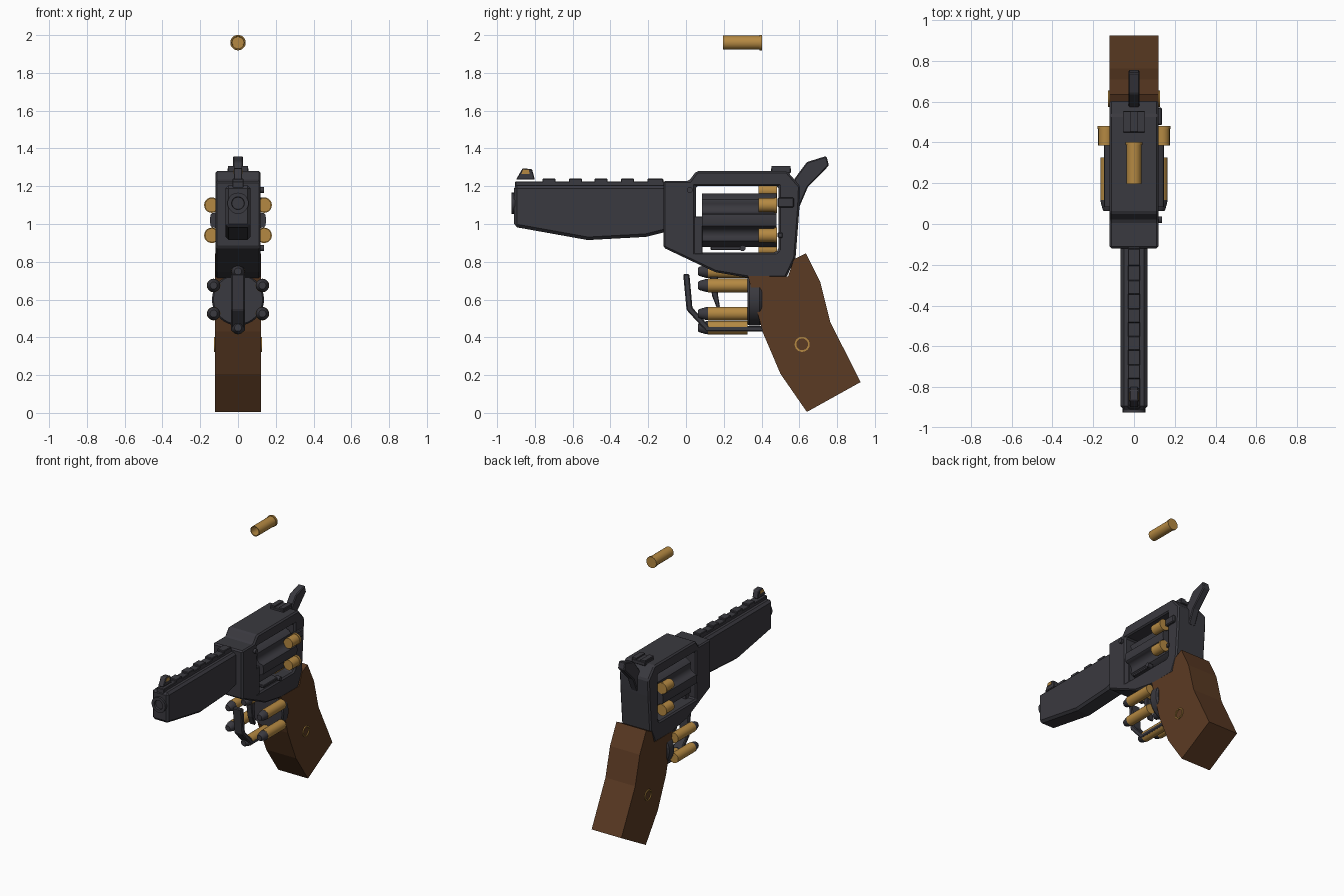
import bpy, bmesh, math
from mathutils import Vector

if "Cube" in bpy.data.objects:
    bpy.data.objects.remove(bpy.data.objects["Cube"])


def material(name, rgb):
    m = bpy.data.materials.new(name)
    m.diffuse_color = (*rgb, 1)
    m.use_nodes = True
    m.node_tree.nodes["Principled BSDF"].inputs["Base Color"].default_value = m.diffuse_color
    return m


STEEL = material("gunmetal", (0.042, 0.041, 0.050))
WOOD = material("walnut", (0.105, 0.043, 0.017))
BRASS = material("brass", (0.46, 0.25, 0.055))


def finish(name, bm, mat, bevel=0, smooth=False):
    bmesh.ops.remove_doubles(bm, verts=bm.verts, dist=1e-5)
    bmesh.ops.recalc_face_normals(bm, faces=bm.faces)
    me = bpy.data.meshes.new(name)
    bm.to_mesh(me)
    bm.free()
    me.materials.append(mat)
    ob = bpy.data.objects.new(name, me)
    bpy.context.collection.objects.link(ob)
    if bevel:
        mod = ob.modifiers.new("bevel", 'BEVEL')
        mod.width = bevel
        mod.segments = 1
        mod.limit_method = 'ANGLE'
        mod.angle_limit = math.radians(35)
    if smooth:
        bpy.ops.object.select_all(action='DESELECT')
        ob.select_set(True)
        bpy.context.view_layer.objects.active = ob
        bpy.ops.object.shade_smooth_by_angle(angle=math.radians(35))
    return ob


def slab(name, outline, half, mat, hole=None, bevel=0):
    """Side outline of (y, z) points extruded across x, with an optional opening."""
    bm = bmesh.new()
    edges = []
    for loop in [outline] + ([hole] if hole else []):
        vs = [bm.verts.new((-half, y, z)) for y, z in loop]
        edges += [bm.edges.new((vs[i - 1], vs[i])) for i in range(len(vs))]
        if not hole:
            bm.faces.new(vs)
    if hole:
        bmesh.ops.triangle_fill(bm, use_beauty=True, edges=edges)
        bmesh.ops.dissolve_limit(bm, angle_limit=0.01, verts=bm.verts, edges=bm.edges)
    out = bmesh.ops.extrude_face_region(bm, geom=bm.faces[:])
    moved = [g for g in out["geom"] if isinstance(g, bmesh.types.BMVert)]
    bmesh.ops.translate(bm, verts=moved, vec=(2 * half, 0, 0))
    return finish(name, bm, mat, bevel)


def box(name, x, y, z, mat, bevel=0):
    bm = bmesh.new()
    bmesh.ops.create_cube(bm, size=1)
    for v in bm.verts:
        v.co = Vector([(a + b) / 2 + c * (b - a) for c, (a, b) in zip(v.co, (x, y, z))])
    return finish(name, bm, mat, bevel)


def lathe(name, profile, centre, mat, axis='Y', n=20):
    """Revolve (distance, radius) points about an axis through centre."""
    bm = bmesh.new()
    rings = []
    for d, r in profile:
        ring = []
        for i in range(n):
            a = 2 * math.pi * i / n
            p = (r * math.cos(a), d, r * math.sin(a))
            if axis == 'X':
                p = (d, p[0], p[2])
            ring.append(bm.verts.new(Vector(p) + Vector(centre)))
        rings.append(ring)
    for r0, r1 in zip(rings, rings[1:]):
        for i in range(n):
            bm.faces.new((r0[i - 1], r0[i], r1[i], r1[i - 1]))
    return finish(name, bm, mat, smooth=True)


def around(radius, cz):
    return [(radius * math.sin(k * math.pi / 3), cz + radius * math.cos(k * math.pi / 3))
            for k in range(6)]


# Barrel, muzzle, top rib and rail blocks
slab("barrel", [(-0.91, 1.205), (-0.91, 0.985), (-0.52, 0.915), (-0.21, 0.932),
                (-0.1, 0.96), (-0.1, 1.205)], 0.066, STEEL, bevel=0.016)
lathe("muzzle", [(-0.88, 0), (-0.88, 0.056), (-0.925, 0.056), (-0.925, 0.034),
                 (-0.908, 0.032), (-0.908, 0)], (0, 0, 1.11), STEEL)
box("barrel_rib", (-0.03, 0.03), (-0.905, -0.1), (1.19, 1.226), STEEL, 0.004)
for i, (a, b) in enumerate([(-0.76, -0.69), (-0.62, -0.55), (-0.485, -0.415),
                            (-0.345, -0.275), (-0.205, -0.12)]):
    box(f"rail_block_{i}", (-0.03, 0.03), (a, b), (1.215, 1.24), STEEL, 0.004)

# Front sight with brass insert
slab("front_sight", [(-0.9, 1.235), (-0.8, 1.235), (-0.815, 1.29), (-0.865, 1.295)],
     0.022, STEEL, bevel=0.004)
slab("sight_insert", [(-0.872, 1.265), (-0.828, 1.265), (-0.832, 1.288), (-0.863, 1.288)],
     0.025, BRASS)

# Frame with cylinder window
slab("frame", [(-0.12, 1.228), (-0.12, 0.875), (-0.035, 0.835), (0.155, 0.745), (0.33, 0.715),
               (0.53, 0.715), (0.58, 0.82), (0.6, 1.08), (0.605, 1.2), (0.535, 1.28),
               (0.055, 1.28), (0.015, 1.228)], 0.12, STEEL,
     hole=[(0.052, 0.85), (0.475, 0.85), (0.49, 0.865), (0.49, 1.2), (0.052, 1.2)], bevel=0.01)
box("crane", (-0.06, 0.118), (0.04, 0.088), (0.84, 1.04), STEEL, 0.004)
box("ejector_rod", (0.06, 0.12), (0.13, 0.3), (0.862, 0.882), STEEL, 0.004)
lathe("rod_knob", [(0.1, 0), (0.1, 0.016), (0.138, 0.016), (0.138, 0)],
      (0, 0.3, 0.872), STEEL, 'X', 12)
lathe("frame_pin", [(0.1, 0), (0.1, 0.016), (0.138, 0.016), (0.138, 0)],
      (0, 0.02, 1.18), STEEL, 'X', 12)
box("release_latch", (0.1, 0.138), (0.485, 0.572), (1.087, 1.14), STEEL, 0.006)
box("latch_stop", (0.1, 0.128), (0.485, 0.512), (0.927, 0.955), STEEL, 0.004)

# Rear sight: base with two leaves
box("rear_sight", (-0.055, 0.055), (0.45, 0.555), (1.268, 1.297), STEEL, 0.004)
for s in (-1, 1):
    box("rear_sight_leaf", tuple(sorted((s * 0.018, s * 0.053))), (0.452, 0.553),
        (1.29, 1.307), STEEL)

# Hammer
slab("hammer", [(0.56, 1.15), (0.575, 1.24), (0.64, 1.328), (0.743, 1.36), (0.757, 1.31),
                (0.645, 1.195), (0.6, 1.09)], 0.027, STEEL, bevel=0.006)

# Fluted cylinder
CZ, FLUTE, RING = 1.02, 0.043, 0.16
bm = bmesh.new()
verts = []
for i in range(120):
    a = 2 * math.pi * i / 120
    t = (a + math.pi / 6) % (math.pi / 3) - math.pi / 6
    r, s = 0.148, RING * math.sin(t)
    if abs(s) < FLUTE:
        r = min(r, RING * math.cos(t) - math.sqrt(FLUTE ** 2 - s * s))
    verts.append(bm.verts.new((r * math.sin(a), 0.084, CZ + r * math.cos(a))))
out = bmesh.ops.extrude_face_region(bm, geom=[bm.faces.new(verts)])
bmesh.ops.translate(bm, vec=(0, 0.394, 0),
                    verts=[g for g in out["geom"] if isinstance(g, bmesh.types.BMVert)])
bmesh.ops.holes_fill(bm, edges=bm.edges, sides=0)
finish("fluted_cylinder", bm, STEEL, smooth=True)
for i, (x, z) in enumerate(around(RING, CZ)):
    if abs(x) < 0.01:
        z = CZ + (z - CZ) * 0.97
    lathe(f"chambered_case_{i}", [(0.385, 0), (0.385, 0.037), (0.465, 0.037), (0.465, 0.041),
                                  (0.481, 0.041), (0.481, 0)], (x, 0, z), BRASS)

# Speed loader disc carrying six cartridges
LZ = 0.6
lathe("loader_disc", [(0.325, 0), (0.325, 0.13), (0.335, 0.138), (0.39, 0.138),
                      (0.402, 0.128), (0.402, 0)], (0, 0, LZ), STEEL, n=32)
for i, (x, z) in enumerate(around(0.149, LZ)):
    lathe(f"loader_case_{i}", [(0.117, 0), (0.117, 0.036), (0.326, 0.036), (0.326, 0)],
          (x, 0, z), BRASS)
    lathe(f"loader_bullet_{i}", [(0.064, 0), (0.064, 0.019), (0.07, 0.024), (0.105, 0.034),
                                 (0.118, 0.035), (0.118, 0)], (x, 0, z), STEEL)

# Trigger and trigger guard
slab("trigger", [(0.128, 0.76), (0.128, 0.69), (0.138, 0.62), (0.165, 0.55), (0.18, 0.56),
                 (0.17, 0.62), (0.165, 0.69), (0.175, 0.76)], 0.022, STEEL, bevel=0.004)
slab("trigger_guard", [(-0.015, 0.735), (0.003, 0.545), (0.108, 0.43), (0.43, 0.43),
                       (0.43, 0.46), (0.122, 0.46), (0.034, 0.557), (0.018, 0.735)],
     0.036, STEEL, bevel=0.006)

# Wooden grip with brass ring on each side
slab("grip", [(0.328, 0.725), (0.54, 0.722), (0.57, 0.812), (0.635, 0.845), (0.71, 0.695),
              (0.763, 0.483), (0.924, 0.163), (0.64, 0.005), (0.5, 0.207), (0.405, 0.43),
              (0.345, 0.66)], 0.121, WOOD)
for s in (-1, 1):
    lathe("grip_ring", [(s * d, r) for d, r in ((0.115, 0.031), (0.128, 0.031), (0.128, 0.04),
                                                (0.115, 0.04), (0.115, 0.031))],
          (0, 0.615, 0.363), BRASS, 'X', 24)

# Ejected empty case
lathe("ejected_case", [(0.38, 0), (0.38, 0.03), (0.196, 0.031), (0.196, 0.037), (0.388, 0.037),
                       (0.388, 0.041), (0.403, 0.041), (0.403, 0)], (0, 0, 1.96), BRASS)
